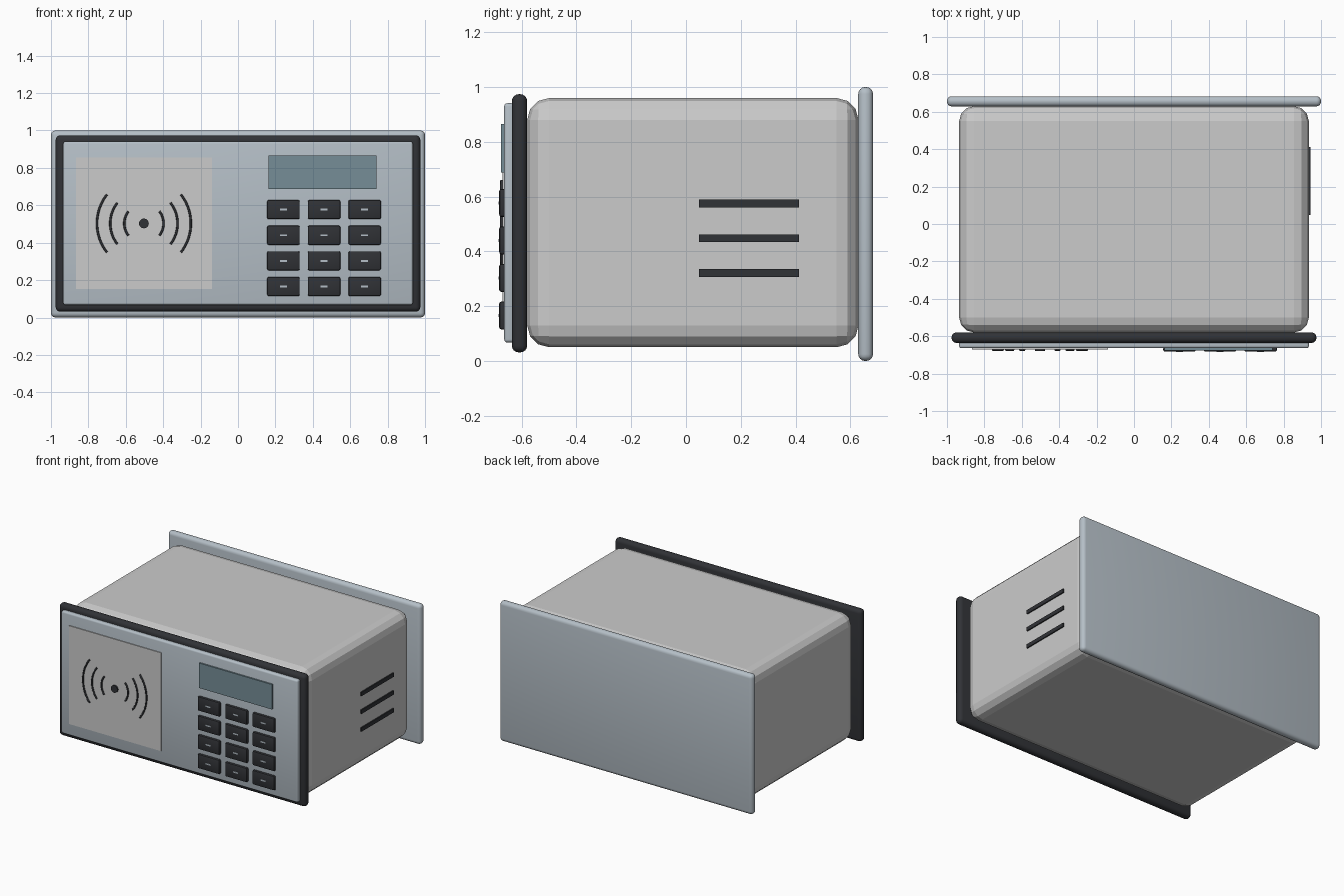
import bpy, bmesh, math

if "Cube" in bpy.data.objects:
    bpy.data.objects.remove(bpy.data.objects["Cube"])


def material(name, rgb):
    m = bpy.data.materials.new(name)
    m.diffuse_color = (*rgb, 1)
    m.use_nodes = True
    m.node_tree.nodes["Principled BSDF"].inputs["Base Color"].default_value = m.diffuse_color
    return m


STEEL = material("blue_grey_steel", (0.46, 0.52, 0.57))
DARK = material("dark_plastic", (0.03, 0.032, 0.037))
GLASS = material("display_glass", (0.18, 0.27, 0.31))


def box(name, xr, yr, zr, mat=None, bevel=0.0, segments=3, smooth=False):
    """Box spanning the given ranges, with optional rounded edges."""
    bm = bmesh.new()
    bmesh.ops.create_cube(bm, size=1)
    for v in bm.verts:
        for i, (a, b) in enumerate((xr, yr, zr)):
            v.co[i] = a if v.co[i] < 0 else b
    if bevel:
        bmesh.ops.bevel(bm, geom=bm.edges[:], offset=bevel, segments=segments,
                        profile=0.5, affect='EDGES')
    me = bpy.data.meshes.new(name)
    bm.to_mesh(me)
    bm.free()
    ob = bpy.data.objects.new(name, me)
    bpy.context.collection.objects.link(ob)
    if mat:
        me.materials.append(mat)
    if smooth:
        bpy.context.view_layer.objects.active = ob
        bpy.ops.object.select_all(action='DESELECT')
        ob.select_set(True)
        bpy.ops.object.shade_smooth_by_angle(angle=math.radians(35))
    return ob


# Main housing and plates
box("housing", (-0.935, 0.935), (-0.58, 0.63), (0.05, 0.96), None, 0.08, 3)
box("back_plate", (-1, 1), (0.629, 0.683), (0, 1), STEEL, 0.025, 4, True)
box("gasket", (-0.975, 0.975), (-0.636, -0.58), (0.031, 0.974), DARK, 0.025, 4, True)
box("front_panel", (-0.935, 0.935), (-0.664, -0.625), (0.067, 0.941), STEEL, 0.012, 3, True)

# Contactless reader pad
box("reader_pad", (-0.866, -0.139), (-0.67, -0.655), (0.153, 0.855))
cx, cz = -0.503, 0.503
bpy.ops.mesh.primitive_cylinder_add(vertices=24, radius=0.026, depth=0.015,
                                    location=(cx, -0.6725, cz),
                                    rotation=(math.pi / 2, 0, 0))
dot = bpy.context.object
dot.name = "reader_dot"
dot.data.materials.append(DARK)

# Wave arcs on both sides of the dot
for side, label in ((-1, "left"), (1, "right")):
    for n, r in enumerate((0.105, 0.18, 0.251)):
        cu = bpy.data.curves.new(f"wave_{label}_{n + 1}", 'CURVE')
        cu.dimensions = '3D'
        cu.bevel_depth = 0.006
        cu.bevel_resolution = 2
        cu.use_fill_caps = True
        sp = cu.splines.new('POLY')
        sp.points.add(16)
        for i, p in enumerate(sp.points):
            a = math.radians(-38 + 76 * i / 16)
            p.co = (cx + side * r * math.cos(a), -0.673, cz + r * math.sin(a), 1)
        cu.materials.append(DARK)
        bpy.context.collection.objects.link(bpy.data.objects.new(cu.name, cu))

# Display
box("display", (0.164, 0.74), (-0.675, -0.655), (0.688, 0.866), GLASS)

# Keypad, each key with a small dash
for row in range(4):
    for col in range(3):
        x, z = 0.243 + 0.217 * col, 0.577 - 0.137 * row
        tag = f"{row + 1}_{col + 1}"
        box(f"key_{tag}", (x - 0.087, x + 0.087), (-0.682, -0.658),
            (z - 0.051, z + 0.051), DARK, 0.008, 2, True)
        box(f"key_mark_{tag}", (x - 0.019, x + 0.019), (-0.684, -0.678),
            (z - 0.005, z + 0.005), STEEL)

# Vent slots on the right side
for i in range(3):
    z = 0.575 - 0.127 * i
    box(f"vent_{i + 1}", (0.92, 0.943), (0.048, 0.412), (z - 0.014, z + 0.014), DARK)
